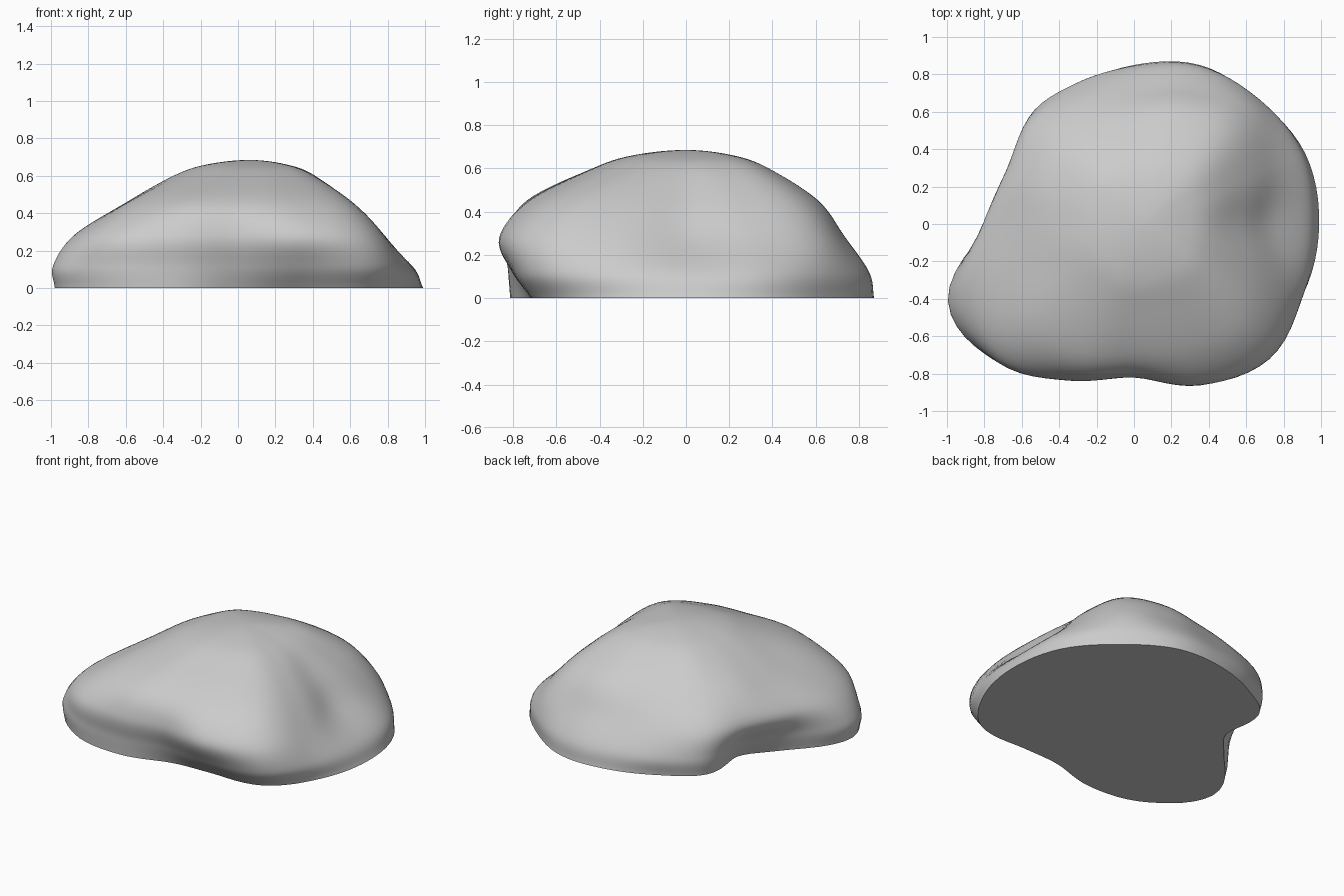
import bpy
import bmesh
import math
from mathutils import Vector

cube = bpy.data.objects.get("Cube")
if cube:
    bpy.data.objects.remove(cube, do_unlink=True)

SEGMENTS = 6   # subdivisions between neighbouring compass directions
STEPS = 7      # subdivisions between neighbouring height levels


def catmull(a, b, c, d, t):
    """Smooth interpolation from b to c, for numbers or vectors."""
    return b + (c - a) * (t / 2) + (a * 2 - b * 5 + c * 4 - d) * (t * t / 2) \
        + (b * 3 - a - c * 3 + d) * (t * t * t / 2)


def closed_radii(values):
    """Resample a ring of radii (in hundredths) into a smooth closed outline."""
    n = len(values)
    return [catmull(*(values[(i + k) % n] for k in (-1, 0, 1, 2)), j / SEGMENTS) / 100
            for i in range(n) for j in range(SEGMENTS)]


# Stone outlines: radii counter-clockwise from +x, low to high
foot = closed_radii([99, 99, 94, 92, 85, 80, 78, 60, 73, 106, 103, 88, 73, 77, 95, 98])
belly = closed_radii([93, 96, 94, 90, 83, 81, 80, 67, 77, 107, 104, 89, 78, 87, 102, 97])
brow = closed_radii([73, 81, 87, 79, 72, 73, 77, 74, 80, 95, 101, 90, 82, 93, 99, 85])
shoulder = closed_radii([58, 64, 72, 66, 58, 57, 60, 60, 60, 66, 78, 78, 73, 77, 81, 67])
crown = closed_radii([37, 40, 45, 41, 37, 37, 39, 38, 38, 41, 44, 45, 43, 44, 46, 40])
cap = [r * 0.57 for r in crown]

# Height and sideways shift of each outline
levels = [(foot, 0, 0), (belly, 0.12, 0), (brow, 0.28, 0),
          (shoulder, 0.45, 0), (crown, 0.6, 0.04), (cap, 0.66, 0.05)]
apex = Vector((0.06, 0, 0.685))

# Stone surface: one smooth rib per direction, from foot to apex
count = len(foot)
bm = bmesh.new()
top = bm.verts.new(apex)
ribs = []
for i in range(count):
    angle = math.tau * i / count
    points = [Vector((ring[i] * math.cos(angle) + shift, ring[i] * math.sin(angle), z))
              for ring, z, shift in levels] + [apex]
    before = points[0] * 2 - points[1]
    after = apex * 2 - points[-2]
    after.z = points[-2].z
    path = [before] + points + [after]
    ribs.append([bm.verts.new(catmull(*path[k:k + 4], j / STEPS))
                 for k in range(len(levels)) for j in range(STEPS)])

for i, rib in enumerate(ribs):
    following = ribs[(i + 1) % count]
    for j in range(len(rib) - 1):
        bm.faces.new((rib[j], following[j], following[j + 1], rib[j + 1]))
    bm.faces.new((rib[-1], following[-1], top))

# Flat underside
bm.faces.new([rib[0] for rib in reversed(ribs)])
bmesh.ops.recalc_face_normals(bm, faces=bm.faces)

mesh = bpy.data.meshes.new("stone")
bm.to_mesh(mesh)
bm.free()
stone = bpy.data.objects.new("stone", mesh)
bpy.context.collection.objects.link(stone)

# Plain grey stone colour
grey = bpy.data.materials.new("stone_grey")
grey.use_nodes = True
colour = (0.6, 0.6, 0.6, 1)
grey.diffuse_color = colour
grey.node_tree.nodes["Principled BSDF"].inputs["Base Color"].default_value = colour
mesh.materials.append(grey)

bpy.context.view_layer.objects.active = stone
stone.select_set(True)
bpy.ops.object.shade_smooth_by_angle(angle=math.radians(50))
